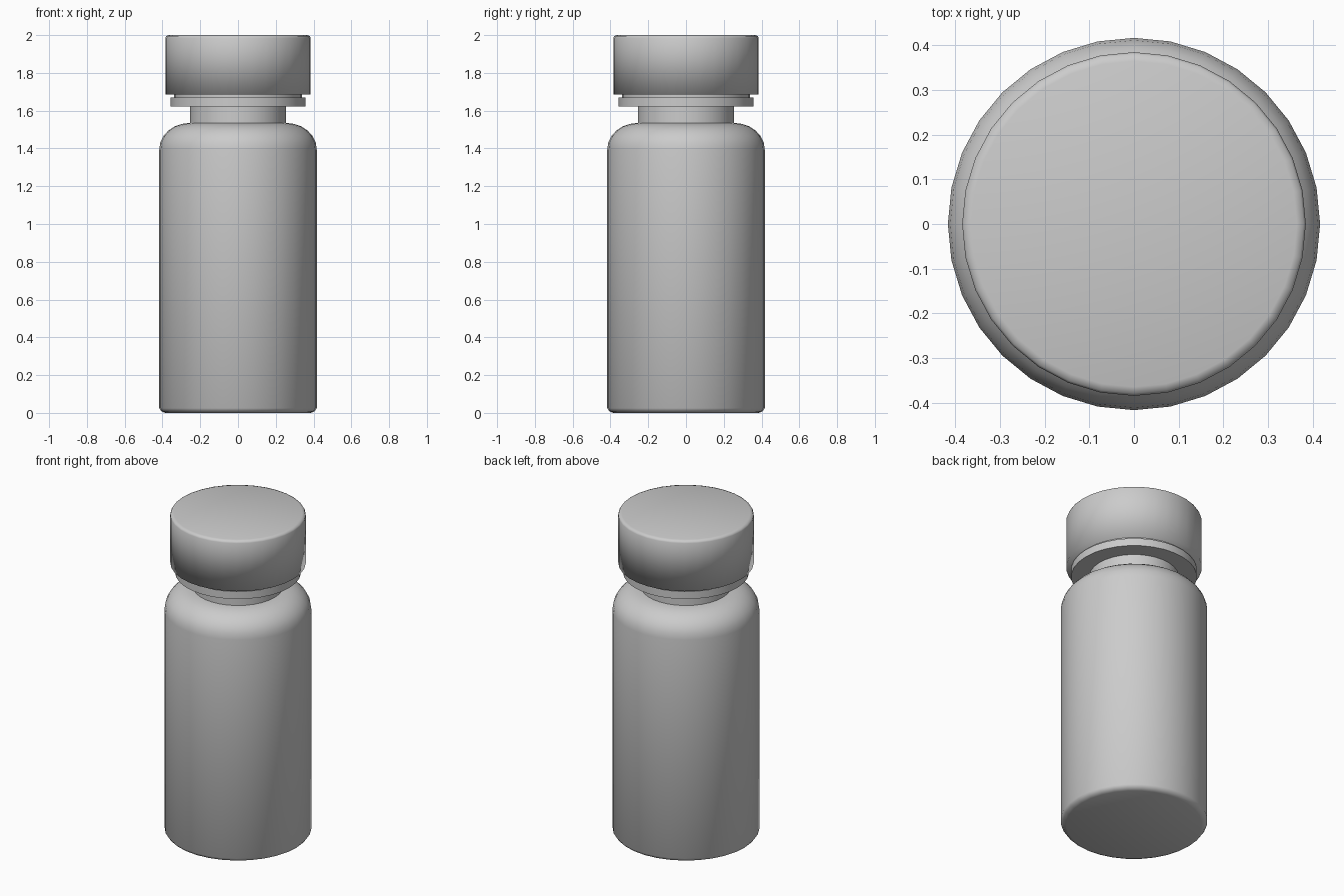
import bpy
import bmesh
import math

cube = bpy.data.objects.get("Cube")
if cube:
    bpy.data.objects.remove(cube, do_unlink=True)

SIDES = 32

grey = bpy.data.materials.new("plain_grey")
grey.use_nodes = True
colour = (0.6, 0.6, 0.6, 1)
grey.diffuse_color = colour
grey.node_tree.nodes["Principled BSDF"].inputs["Base Color"].default_value = colour


def lathe(name, profile, smooth_angle):
    """Turn a (radius, height) outline about z and close both ends."""
    bm = bmesh.new()
    rings = []
    for radius, z in profile:
        rings.append([bm.verts.new((radius * math.cos(math.tau * i / SIDES),
                                    radius * math.sin(math.tau * i / SIDES), z))
                      for i in range(SIDES)])
    for low, high in zip(rings, rings[1:]):
        for i in range(SIDES):
            j = (i + 1) % SIDES
            bm.faces.new((low[i], low[j], high[j], high[i]))
    bm.faces.new(rings[0][::-1])
    bm.faces.new(rings[-1])
    mesh = bpy.data.meshes.new(name)
    bm.to_mesh(mesh)
    bm.free()
    mesh.materials.append(grey)
    obj = bpy.data.objects.new(name, mesh)
    bpy.context.collection.objects.link(obj)
    bpy.ops.object.select_all(action="DESELECT")
    obj.select_set(True)
    bpy.context.view_layer.objects.active = obj
    bpy.ops.object.shade_smooth_by_angle(angle=math.radians(smooth_angle))
    return obj


# Bottle body: chamfered base, straight wall, quarter-round shoulder
shoulder = [(0.255 + 0.162 * math.cos(a), 1.395 + 0.14 * math.sin(a))
            for a in (math.pi / 2 * k / 6 for k in range(7))]
lathe("bottle_body", [(0.385, 0), (0.405, 0.008), (0.417, 0.025)] + shoulder, 60)

# Neck
lathe("neck", [(0.255, 1.53), (0.255, 1.63)], 60)

# Collar ring with a thin seat for the cap
lathe("collar", [(0.357, 1.623), (0.357, 1.67)], 60)
lathe("cap_seat", [(0.34, 1.665), (0.34, 1.695)], 60)

# Cap with a softened top rim
lathe("cap", [(0.385, 1.685), (0.385, 1.985), (0.38, 1.995), (0.365, 2.0)], 180)
